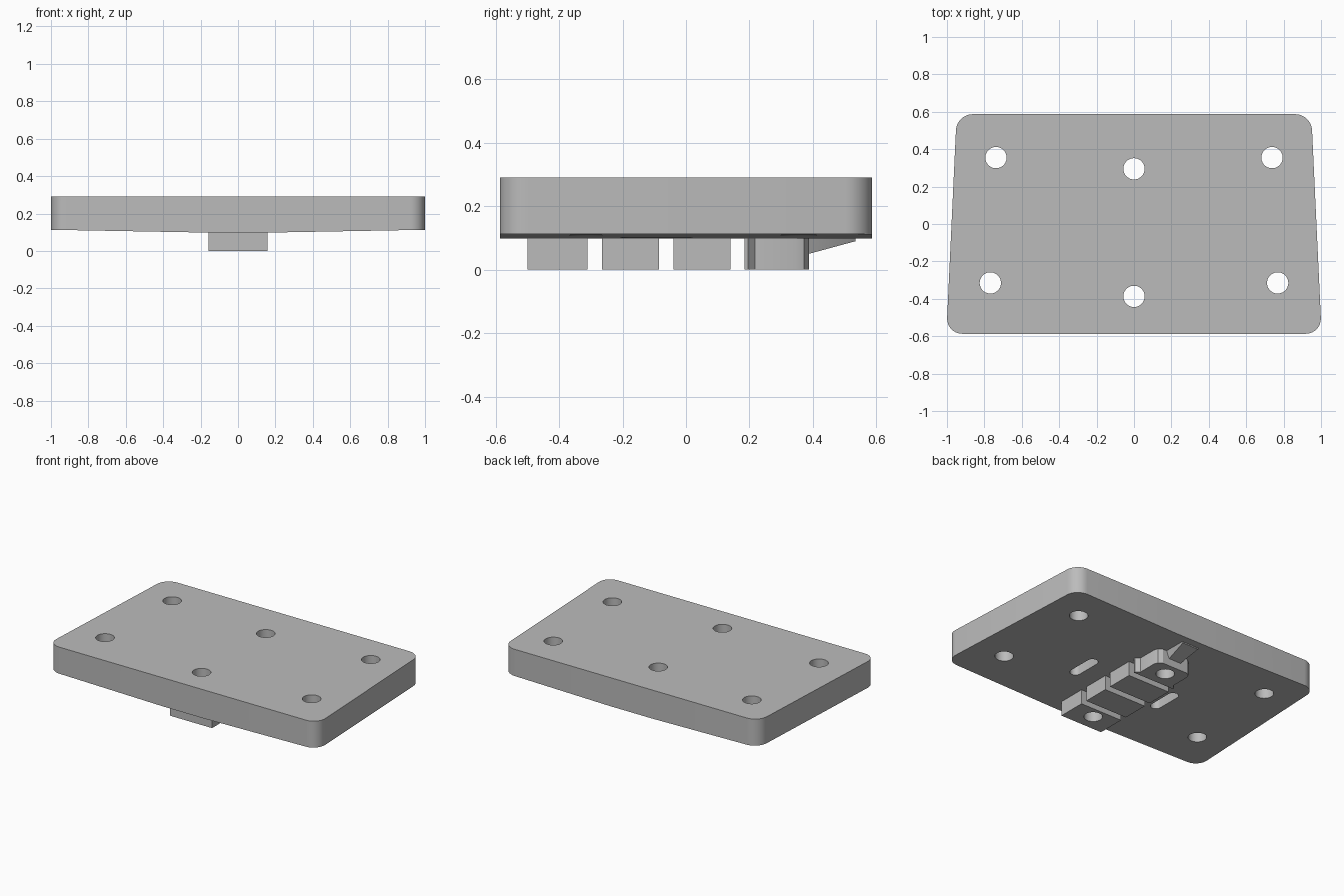
import bpy, bmesh, math
from mathutils import Vector

cube = bpy.data.objects.get("Cube")
if cube:
    bpy.data.objects.remove(cube, do_unlink=True)

grey = bpy.data.materials.new("plain_grey")
grey.use_nodes = True
colour = (0.5, 0.5, 0.5, 1)
grey.diffuse_color = colour
grey.node_tree.nodes["Principled BSDF"].inputs["Base Color"].default_value = colour

BOTTOM, TOP, FLAT = 0.098, 0.29, 0.16
HOLE_R = 0.057


def finish(name, bm):
    """Turn a bmesh into a grey object."""
    bmesh.ops.recalc_face_normals(bm, faces=bm.faces)
    mesh = bpy.data.meshes.new(name)
    bm.to_mesh(mesh)
    bm.free()
    mesh.materials.append(grey)
    obj = bpy.data.objects.new(name, mesh)
    bpy.context.collection.objects.link(obj)
    return obj


def prism(outline, z0, z1):
    """Extrude a flat outline upward."""
    bm = bmesh.new()
    face = bm.faces.new([bm.verts.new((x, y, z0)) for x, y in outline])
    new = bmesh.ops.extrude_face_region(bm, geom=[face])["geom"]
    up = [v for v in new if isinstance(v, bmesh.types.BMVert)]
    bmesh.ops.translate(bm, verts=up, vec=(0, 0, z1 - z0))
    return bm


def mirrored(half):
    """Complete an outline given as its +x half."""
    return half + [(-x, y) for x, y in reversed(half)]


def round_corners(bm, radius):
    edges = [e for e in bm.edges
             if abs(e.verts[0].co.z - e.verts[1].co.z) > 0.01]
    bmesh.ops.bevel(bm, geom=edges, offset=radius, segments=8,
                    profile=0.5, affect="EDGES")


def slot_outline(x, y, radius, length=0):
    """Circle, or a rounded slot stretched along y."""
    pts = []
    for i in range(32):
        a = math.tau * (i + 0.5) / 32
        shift = math.copysign(length / 2, math.sin(a))
        pts.append((x + radius * math.cos(a), y + radius * math.sin(a) + shift))
    return pts


def cut(obj, outline, z0=-0.2, z1=0.5):
    cutter = finish("cutter", prism(outline, z0, z1))
    cutter.hide_render = True
    mod = obj.modifiers.new("cut", "BOOLEAN")
    mod.operation, mod.solver, mod.object = "DIFFERENCE", "EXACT", cutter
    bpy.context.view_layer.objects.active = obj
    bpy.ops.object.modifier_apply(modifier=mod.name)
    bpy.data.objects.remove(cutter, do_unlink=True)


def smooth(obj):
    bpy.ops.object.select_all(action="DESELECT")
    obj.select_set(True)
    bpy.context.view_layer.objects.active = obj
    bpy.ops.object.shade_smooth_by_angle(angle=math.radians(25))


# Tapered plate with rounded corners and a shallow sloping underside
bm = prism(mirrored([(1.003, -0.587), (0.948, 0.587)]), BOTTOM, TOP)
round_corners(bm, 0.085)
for side in (-1, 1):
    bmesh.ops.bisect_plane(bm, geom=bm.verts[:] + bm.edges[:] + bm.faces[:],
                           plane_co=(side * FLAT, 0, 0), plane_no=(1, 0, 0))
for v in bm.verts:
    if v.co.z < 0.2:
        v.co.z += 0.018 * max(0, abs(v.co.x) - FLAT)
plate = finish("plate", bm)

# Bolt holes and blind slots in the underside
for side in (-1, 1):
    cut(plate, slot_outline(side * 0.738, 0.355, HOLE_R))
    cut(plate, slot_outline(side * 0.768, -0.315, HOLE_R))
    cut(plate, slot_outline(side * 0.32, -0.093, 0.035, 0.16), 0.0, 0.2)
for y in (0.295, -0.387):
    cut(plate, slot_outline(0, y, HOLE_R))
smooth(plate)

# Row of locating blocks under the plate
for name, y0, y1 in (("front_block", -0.5, -0.31),
                     ("front_middle_block", -0.265, -0.085),
                     ("rear_middle_block", -0.04, 0.14)):
    bm = prism(mirrored([(0.157, y0), (0.157, y1)]), 0, BOTTOM + 0.003)
    block = finish(name, bm)
    if name == "front_block":
        cut(block, slot_outline(0, -0.387, HOLE_R))
    smooth(block)

# Rear block with a shoulder and clipped corners
rear = finish("rear_block", prism(mirrored(
    [(0.157, 0.185), (0.155, 0.195), (0.13, 0.217), (0.13, 0.345),
     (0.12, 0.372), (0.095, 0.387)]), 0, BOTTOM + 0.003))
cut(rear, slot_outline(0, 0.295, HOLE_R))
smooth(rear)

# Wedge rib running out behind the rear block
bm = bmesh.new()
for side in (-1, 1):
    for x, y, z in ((0.065, 0.38, BOTTOM), (0.065, 0.535, BOTTOM),
                    (0.06, 0.535, 0.09), (0.045, 0.38, 0.048)):
        bm.verts.new((side * x, y, z))
bmesh.ops.convex_hull(bm, input=bm.verts[:])
smooth(finish("rear_wedge", bm))
